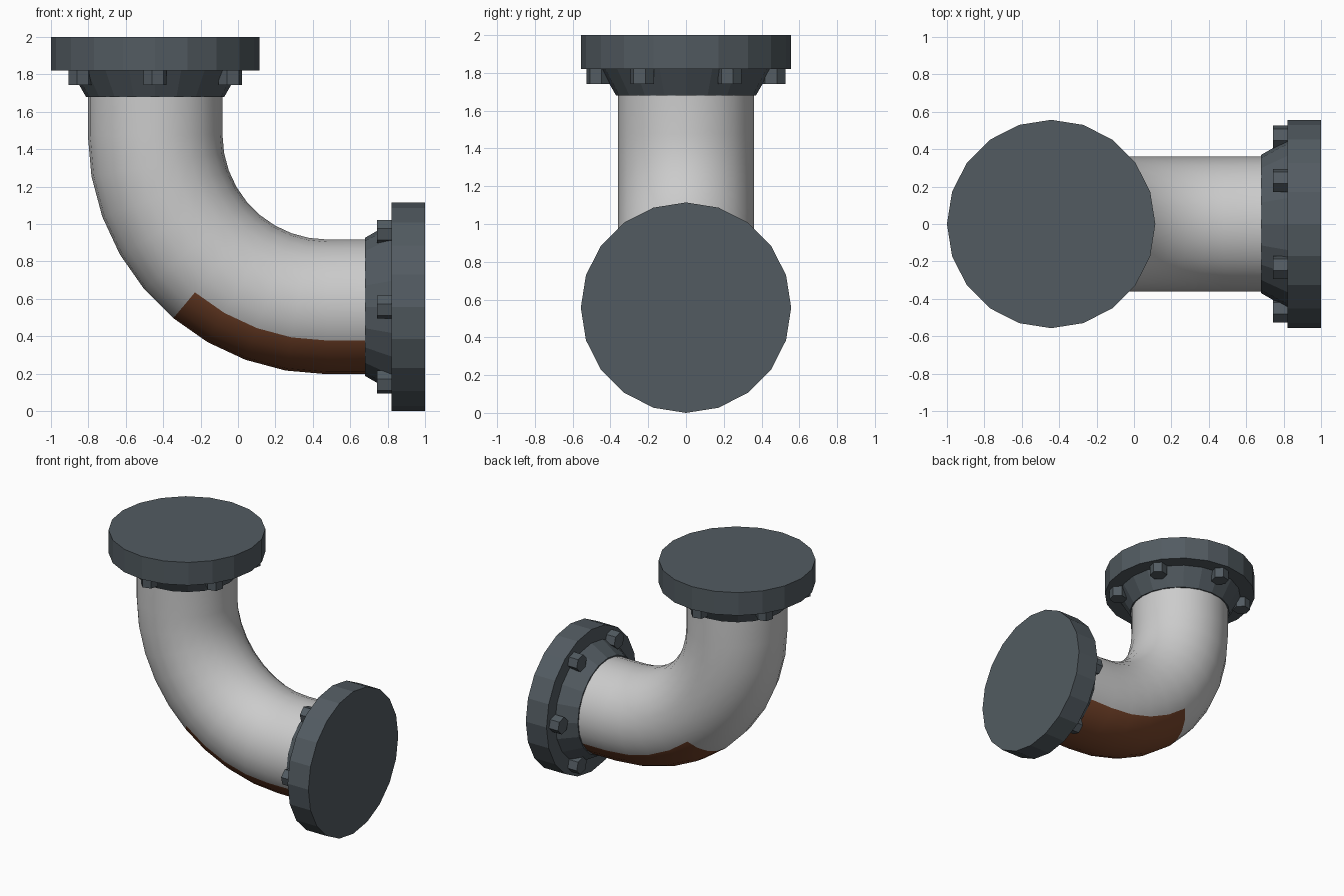
import bpy, bmesh
from math import sin, cos, pi, radians
from mathutils import Matrix, Vector

if "Cube" in bpy.data.objects:
    bpy.data.objects.remove(bpy.data.objects["Cube"])

R = 0.557                      # flange radius, also height of the lower axis
AX, AZ = -0.443, 0.557         # pipe axis positions
PIPE_R, BEND_R, SIDES = 0.36, 0.92, 24


def material(name, rgb):
    m = bpy.data.materials.new(name)
    m.diffuse_color = (*rgb, 1)
    m.use_nodes = True
    m.node_tree.nodes["Principled BSDF"].inputs["Base Color"].default_value = m.diffuse_color
    return m


steel = material("dark_steel", (0.085, 0.105, 0.12))
bolt_steel = material("bolt_steel", (0.085, 0.105, 0.12))
paint = material("pale_grey", (0.72, 0.72, 0.72))
rust = material("rust", (0.19, 0.06, 0.024))


def rings_object(name, rings, mats, pick=None):
    """Skin a list of rings into a capped tube."""
    bm = bmesh.new()
    rows = [[bm.verts.new(p) for p in ring] for ring in rings]
    n = len(rows[0])
    for i, (a, b) in enumerate(zip(rows, rows[1:])):
        for k in range(n):
            j = (k + 1) % n
            f = bm.faces.new((a[k], a[j], b[j], b[k]))
            if pick:
                f.material_index = pick(i, k)
    bm.faces.new(rows[0])
    bm.faces.new(rows[-1])
    bmesh.ops.recalc_face_normals(bm, faces=bm.faces)
    mesh = bpy.data.meshes.new(name)
    bm.to_mesh(mesh)
    bm.free()
    for m in mats:
        mesh.materials.append(m)
    ob = bpy.data.objects.new(name, mesh)
    bpy.context.collection.objects.link(ob)
    return ob


def circle(r, z, n, cx=0, cy=0, twist=0):
    return [Vector((cx + r * cos(2 * pi * k / n + twist),
                    cy + r * sin(2 * pi * k / n + twist), z)) for k in range(n)]


# Elbow pipe: straight, 90 degree bend in 9 steps, straight
cx, cz = AX + BEND_R, AZ + BEND_R
stations = [(Vector((AX, 0, 1.70)), Vector((-1, 0, 0)))]
for i in range(10):
    a = radians(10 * i)
    out = Vector((-cos(a), 0, -sin(a)))
    stations.append((Vector((cx, 0, cz)) + out * BEND_R, out))
stations.append((Vector((0.70, 0, AZ)), Vector((0, 0, -1))))
rings = [[c + PIPE_R * (out * cos(2 * pi * k / SIDES) + Vector((0, sin(2 * pi * k / SIDES), 0)))
          for k in range(SIDES)] for c, out in stations]


# Rust covers the outer 120 degrees from the 50 degree station onward
def rusty(i, k):
    return int(i >= 6 and cos(2 * pi * (k + 0.5) / SIDES) > 0.5)


pipe = rings_object("elbow_pipe", rings, [paint, rust], rusty)
bpy.context.view_layer.objects.active = pipe
pipe.select_set(True)
bpy.ops.object.shade_smooth_by_angle(angle=radians(40))

# Flanges with tapered necks and six hex bolts, built along local z
profile = [(0.37, -0.32), (0.45, -0.18), (R, -0.18), (R, 0)]
places = {
    "upper": Matrix.Translation((AX, 0, 2)),
    "lower": Matrix.Translation((1, 0, AZ)) @ Matrix.Rotation(pi / 2, 4, 'Y'),
}
for side, mat in places.items():
    flange = rings_object(side + "_flange", [circle(r, z, 20) for r, z in profile], [steel])
    flange.matrix_world = mat
    for b in range(6):
        a = radians(30 + 60 * b)
        x, y = 0.464 * cos(a), 0.464 * sin(a)
        bolt = rings_object(f"{side}_bolt_{b + 1}",
                            [circle(0.064, z, 6, x, y, radians(15)) for z in (-0.258, -0.17)],
                            [bolt_steel])
        bolt.matrix_world = mat
